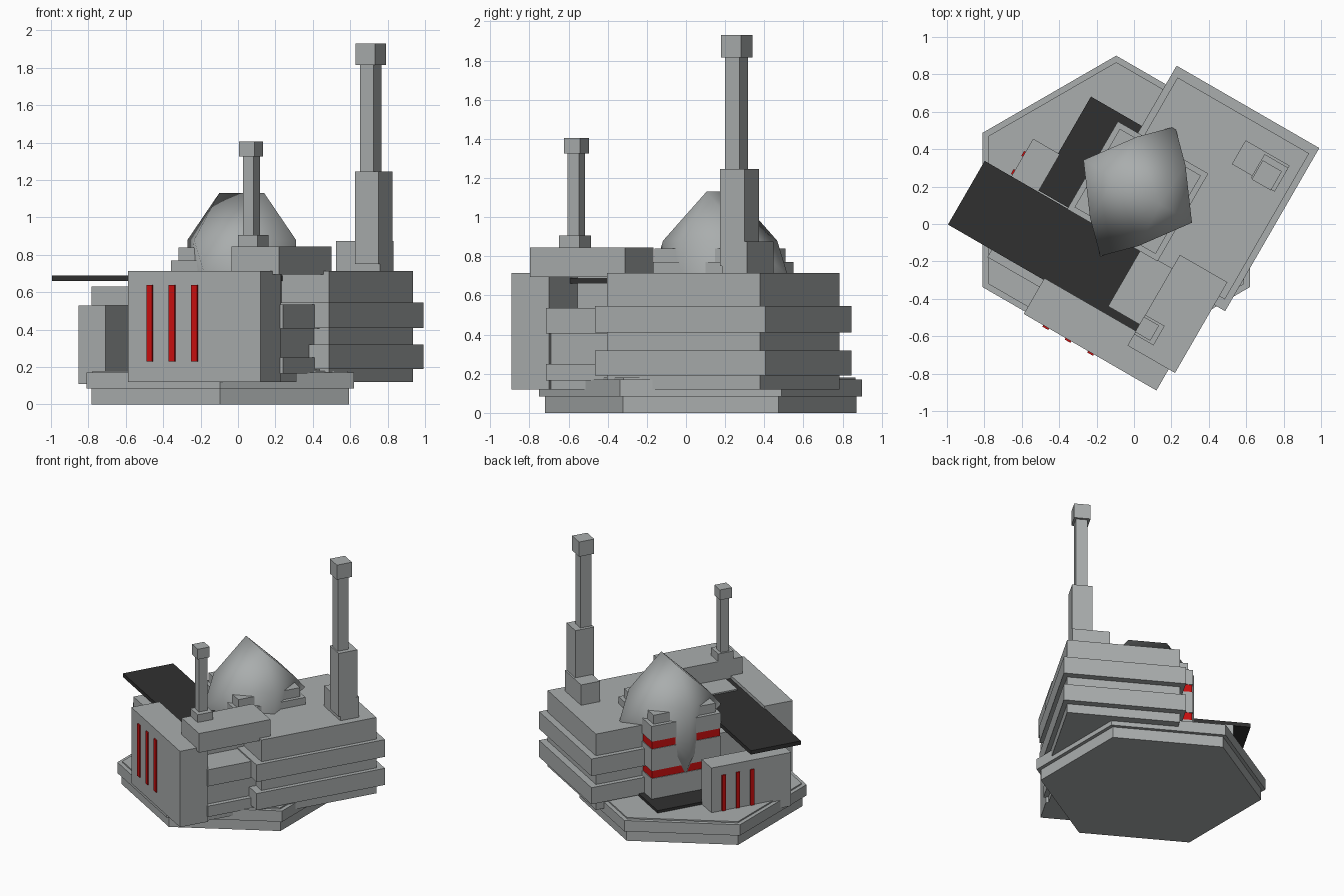
import bpy, bmesh, math
from mathutils import Matrix, Vector

if "Cube" in bpy.data.objects:
    bpy.data.objects.remove(bpy.data.objects["Cube"])

ROT = Matrix.Rotation(math.radians(-30), 4, 'Z')   # whole building is turned 30 degrees


def material(name, rgb):
    m = bpy.data.materials.new(name)
    m.diffuse_color = (*rgb, 1)
    m.use_nodes = True
    m.node_tree.nodes["Principled BSDF"].inputs["Base Color"].default_value = m.diffuse_color
    return m


GREY = material("concrete grey", (0.40, 0.42, 0.42))
DARK = material("dark panel", (0.03, 0.03, 0.03))
RED = material("red light", (0.60, 0.005, 0.005))


def finish(name, bm, mat):
    bmesh.ops.recalc_face_normals(bm, faces=bm.faces)
    me = bpy.data.meshes.new(name)
    bm.to_mesh(me)
    bm.free()
    me.materials.append(mat)
    ob = bpy.data.objects.new(name, me)
    bpy.context.collection.objects.link(ob)
    return ob


def box(name, u, v, z, mat=GREY):
    """Box given by its ranges along the turned axes u, v and along z."""
    bm = bmesh.new()
    bmesh.ops.create_cube(bm, size=1)
    for p in bm.verts:
        p.co = ROT @ Vector([r[0] + (c + 0.5) * (r[1] - r[0]) for c, r in zip(p.co, (u, v, z))])
    return finish(name, bm, mat)


def post(name, x, y, side, z):
    """Square upright, centred on world x, y."""
    c = ROT.inverted() @ Vector((x, y, 0))
    h = side / 2
    return box(name, (c.x - h, c.x + h), (c.y - h, c.y + h), z)


def hexagon(name, r, z0, z1):
    bm = bmesh.new()
    bmesh.ops.create_cone(bm, cap_ends=True, segments=6, radius1=r, radius2=r, depth=z1 - z0,
                          matrix=Matrix.Translation((-0.095, 0.075, (z0 + z1) / 2)))
    return finish(name, bm, GREY)


# hexagonal foundation
hexagon("foundation_lower", 0.795, 0, 0.085)
hexagon("foundation_rim", 0.825, 0.085, 0.17)
hexagon("foundation_floor", 0.79, 0.17, 0.18)

# main hall with two ribs
box("main_hall", (-0.19, 0.622), (-0.106, 0.795), (0.12, 0.715))
for i, z in enumerate(((0.19, 0.32), (0.41, 0.545))):
    box(f"main_rib_{i}", (-0.226, 0.655), (-0.16, 0.847), z)

# connecting hall with ribs
box("link_hall", (-0.2, 0.53), (-0.5, -0.1), (0.12, 0.53))
for i, z in enumerate(((0.165, 0.25), (0.405, 0.535))):
    box(f"link_rib_{i}", (-0.2, 0.565), (-0.5, -0.1), z)
box("arm_support", (0.1, 0.33), (-0.45, -0.1), (0.53, 0.70))

# front block with red lights
box("front_block", (-0.27, 0.549), (-0.711, -0.49), (0.12, 0.715))
for i, u in enumerate((-0.132, 0.006, 0.145)):
    box(f"front_light_{i}", (u - 0.018, u + 0.018), (-0.72, -0.711), (0.23, 0.64), RED)

# side block with red lights
box("side_block", (-0.695, -0.53), (-0.5, 0.125), (0.11, 0.53))
for i, v in enumerate((0.029, -0.082, -0.194)):
    box(f"side_light_{i}", (-0.704, -0.695), (v - 0.015, v + 0.015), (0.18, 0.46), RED)
box("roof_beam", (-0.59, -0.2), (-0.545, -0.35), (0.53, 0.63))

# dark panels
box("roof_panel", (-0.86, 0.335), (-0.5, -0.107), (0.66, 0.69), DARK)
box("floor_panel", (-0.54, -0.1), (-0.1, 0.475), (0.175, 0.20), DARK)

# tower: grey layers with red bands between them
CU, CV = -0.07, 0.161


def layer(name, h, z, mat=GREY):
    box(name, (CU - h, CU + h), (CV - h + 0.008, CV + h - 0.008), z, mat)


for i, z in enumerate(((0.12, 0.36), (0.42, 0.59), (0.65, 0.77))):
    layer(f"tower_layer_{i}", 0.279, z)
for i, z in enumerate(((0.36, 0.42), (0.59, 0.65))):
    layer(f"tower_light_{i}", 0.274, z, RED)
layer("tower_top", 0.25, (0.77, 0.84))

# smooth faceted dome whose corners poke out of the tower
pts = [(0, s * 0.40, 0.70) for s in (-1, 1)]
for s in (-1, 1):
    pts += [(s * 0.139, 0, 1.13), (s * 0.335, 0, 0.88), (s * 0.335, 0, 0.45), (s * 0.2, 0, 0.2)]
    pts += [(s * 0.15, t * 0.25, 0.88) for t in (-1, 1)]
bm = bmesh.new()
for p in pts:
    bm.verts.new(ROT @ (Vector(p) + Vector((CU, CV, 0))))
bmesh.ops.convex_hull(bm, input=bm.verts)
for f in bm.faces:
    f.smooth = True
finish("dome", bm, GREY)

# overhanging arm with the short mast
box("arm", (0.295, 0.588), (-0.58, -0.02), (0.695, 0.845))
post("short_mast_base", 0.082, -0.567, 0.12, (0.845, 0.905))
post("short_mast_pole", 0.072, -0.56, 0.066, (0.905, 1.325))
post("short_mast_cap", 0.07, -0.56, 0.094, (1.325, 1.405))

# tall mast on the main roof
box("tall_mast_foot", (0.293, 0.565), (0.539, 0.686), (0.715, 0.875))
post("tall_mast_base", 0.725, 0.273, 0.147, (0.75, 1.245))
post("tall_mast_pole", 0.71, 0.258, 0.085, (1.245, 1.815))
post("tall_mast_cap", 0.71, 0.26, 0.118, (1.815, 1.93))
